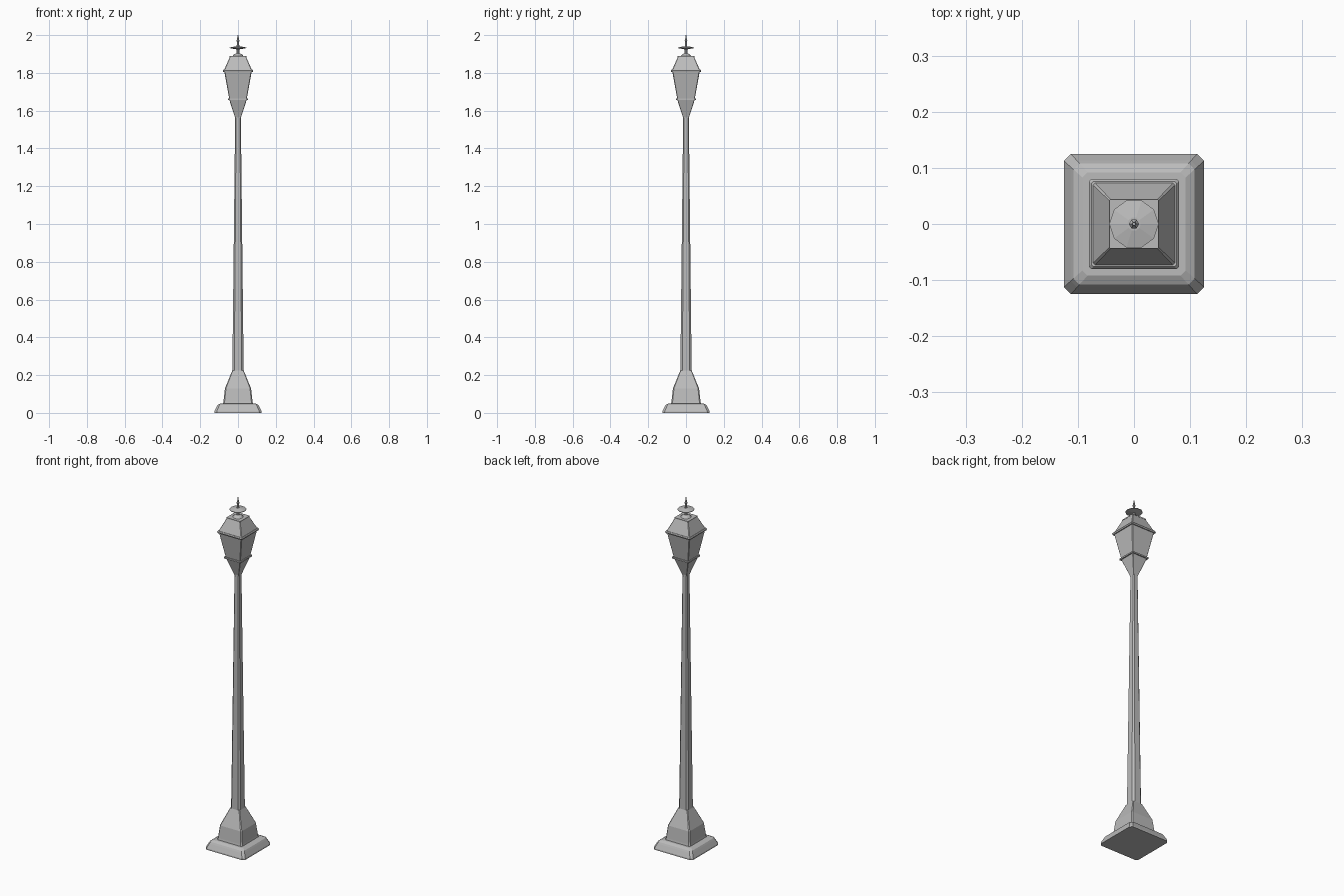
import bpy, bmesh, math

old = bpy.data.objects.get("Cube")
if old:
    bpy.data.objects.remove(old, do_unlink=True)

grey = bpy.data.materials.new("grey metal")
grey.use_nodes = True
COLOUR = (0.5, 0.5, 0.5, 1)
grey.diffuse_color = COLOUR
grey.node_tree.nodes["Principled BSDF"].inputs["Base Color"].default_value = COLOUR


def square_ring(h, cut):
    """Square outline of half width h with chamfered corners."""
    c = h - cut
    return [(h, -c), (h, c), (c, h), (-c, h), (-h, c), (-h, -c), (-c, -h), (c, -h)]


def round_ring(r, sides):
    return [(r * math.cos(math.tau * i / sides), r * math.sin(math.tau * i / sides))
            for i in range(sides)]


def loft(name, rings):
    """Skin a stack of (outline, height) rings and cap both ends."""
    bm = bmesh.new()
    loops = [[bm.verts.new((x, y, z)) for x, y in pts] for pts, z in rings]
    for low, high in zip(loops, loops[1:]):
        n = len(low)
        for i in range(n):
            j = (i + 1) % n
            bm.faces.new((low[i], low[j], high[j], high[i]))
    bm.faces.new(loops[0][::-1])
    bm.faces.new(loops[-1])
    bmesh.ops.recalc_face_normals(bm, faces=bm.faces)
    mesh = bpy.data.meshes.new(name)
    bm.to_mesh(mesh)
    bm.free()
    mesh.materials.append(grey)
    obj = bpy.data.objects.new(name, mesh)
    bpy.context.collection.objects.link(obj)
    return obj


def square_part(name, profile, cut):
    return loft(name, [(square_ring(h, h * cut), z) for h, z in profile])


def round_part(name, profile, sides=10):
    return loft(name, [(round_ring(r, sides), z) for r, z in profile])


# Stepped foot, flared pedestal and tapering post
square_part("foot", [(0.125, 0), (0.125, 0.008), (0.113, 0.033),
                     (0.108, 0.042), (0.092, 0.05)], 0.1)
square_part("pedestal", [(0.08, 0.045), (0.077, 0.06), (0.069, 0.13),
                         (0.03, 0.225)], 0.08)
square_part("post", [(0.03, 0.22), (0.015, 1.57)], 0.35)

# Square lantern with two projecting frames
square_part("lantern_cup", [(0.014, 1.56), (0.047, 1.66)], 0.05)
square_part("lower_frame", [(0.053, 1.657), (0.053, 1.665)], 0.05)
square_part("lantern_body", [(0.046, 1.66), (0.073, 1.81)], 0.05)
square_part("upper_frame", [(0.078, 1.805), (0.08, 1.812), (0.076, 1.817)], 0.05)
square_part("roof", [(0.074, 1.815), (0.042, 1.887)], 0.05)
square_part("roof_cap", [(0.044, 1.885), (0.044, 1.89)], 0.05)

# Turned finial
round_part("finial_neck", [(0.03, 1.888), (0.022, 1.897), (0.009, 1.903),
                           (0.008, 1.93)])
round_part("finial_disc", [(0.01, 1.925), (0.044, 1.931), (0.044, 1.934),
                           (0.012, 1.941)])
round_part("finial_spike", [(0.008, 1.935), (0.005, 1.965), (0.009, 1.97),
                            (0.005, 1.976), (0.003, 2.0)], 6)
